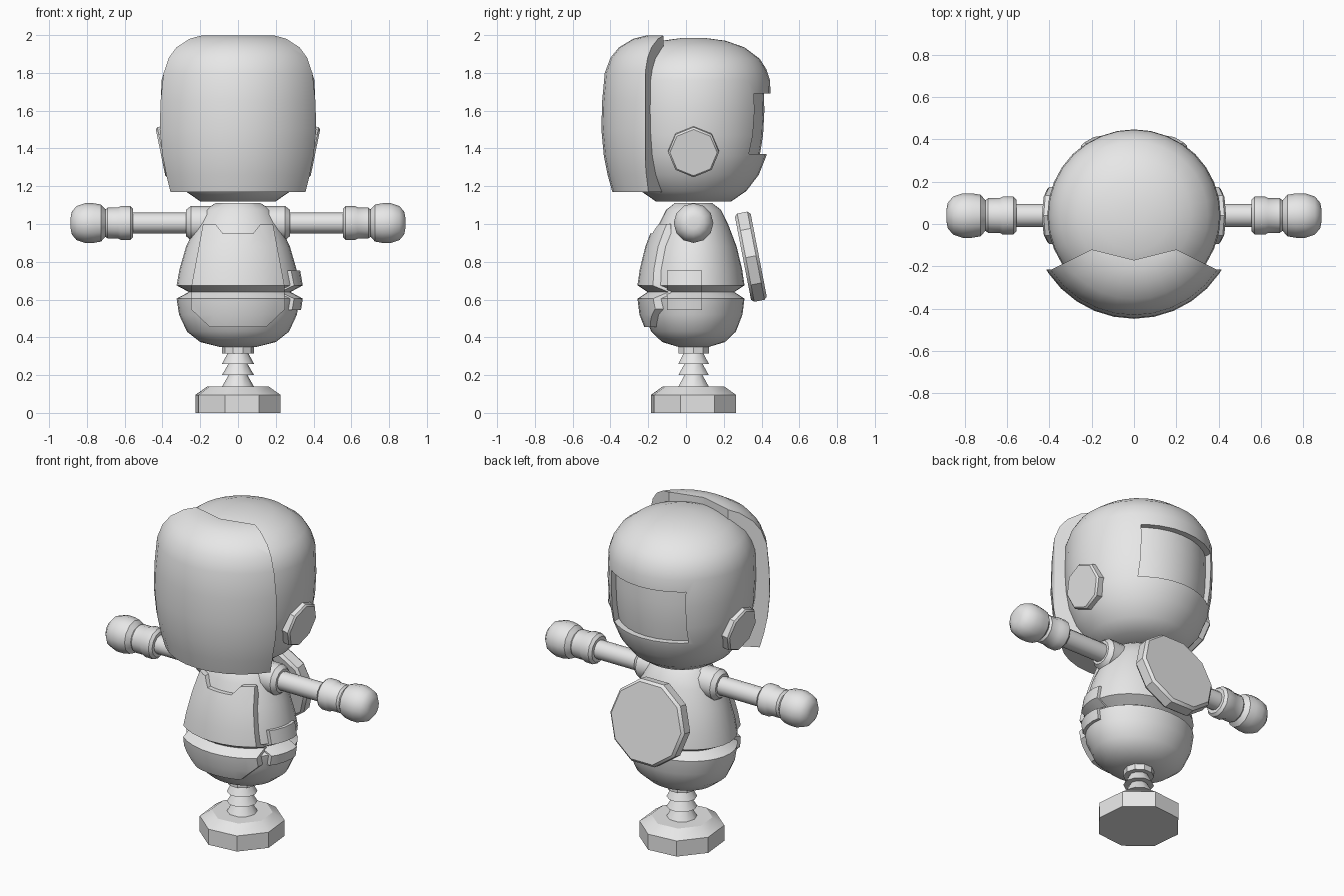
import bpy
import bmesh
from math import cos, sin, pi, radians
from mathutils import Matrix, Vector

if "Cube" in bpy.data.objects:
    bpy.data.objects.remove(bpy.data.objects["Cube"], do_unlink=True)

grey = bpy.data.materials.new("plain grey")
grey.use_nodes = True
grey.diffuse_color = (0.8, 0.8, 0.8, 1)
grey.node_tree.nodes["Principled BSDF"].inputs["Base Color"].default_value = (0.8, 0.8, 0.8, 1)

MID_Y = 0.04  # the body axis sits slightly behind the centre


def finish(name, bm):
    bmesh.ops.recalc_face_normals(bm, faces=bm.faces)
    mesh = bpy.data.meshes.new(name)
    bm.to_mesh(mesh)
    bm.free()
    mesh.materials.append(grey)
    obj = bpy.data.objects.new(name, mesh)
    bpy.context.collection.objects.link(obj)
    return obj


def lathe(name, profile, sides, loc=(0, MID_Y, 0), axis=(0, 0, 1), twist=0, flat=1):
    """Revolve (radius, height) pairs around an axis and cap both ends."""
    bm = bmesh.new()
    rings = []
    for r, h in profile:
        angles = [twist + 2 * pi * i / sides for i in range(sides)]
        rings.append([bm.verts.new((r * cos(a), r * sin(a) * flat, h)) for a in angles])
    for low, high in zip(rings, rings[1:]):
        for i in range(sides):
            j = (i + 1) % sides
            bm.faces.new((low[i], low[j], high[j], high[i]))
    bm.faces.new(rings[0])
    bm.faces.new(rings[-1])
    turn = Matrix.Identity(4)
    if axis != (0, 0, 1):
        turn = Vector(axis).to_track_quat('Z', 'Y').to_matrix().to_4x4()
    bm.transform(Matrix.Translation(loc) @ turn)
    return finish(name, bm)


def prism(name, outline, start, end, axis):
    """Extrude a flat outline along the world axis numbered 0, 1 or 2."""
    bm = bmesh.new()
    ends = []
    for depth in (start, end):
        ring = []
        for p in outline:
            co = list(p)
            co.insert(axis, depth)
            ring.append(bm.verts.new(co))
        ends.append(ring)
    n = len(outline)
    for i in range(n):
        j = (i + 1) % n
        bm.faces.new((ends[0][i], ends[0][j], ends[1][j], ends[1][i]))
    for ring in ends:
        bm.faces.new(ring)
    return finish(name, bm)


def cut(obj, tool, operation):
    mod = obj.modifiers.new("cut", 'BOOLEAN')
    mod.operation = operation
    mod.solver = 'EXACT'
    mod.object = tool
    bpy.context.view_layer.objects.active = obj
    bpy.ops.object.modifier_apply(modifier=mod.name)
    bpy.data.objects.remove(tool, do_unlink=True)


def grow(profile, amount):
    return [(r + amount, h) for r, h in profile]


def mirrored(half):
    return half + [(-x, y) for x, y in reversed(half) if x > 0]


# Head with a sunken panel at the back
head_profile = [(0.2, 1.12), (0.28, 1.175), (0.345, 1.26), (0.385, 1.36), (0.403, 1.47),
                (0.41, 1.6), (0.405, 1.76), (0.385, 1.82), (0.35, 1.875), (0.27, 1.935),
                (0.17, 1.97), (0.06, 1.985)]
head = lathe("head", head_profile, 32)
panel = prism("panel_cutter", [(-0.25, 1.37), (0.25, 1.37), (0.25, 1.69), (-0.25, 1.69)], 0.15, 0.6, 1)
cut(panel, lathe("panel_floor", grow(head_profile, -0.035), 32), 'DIFFERENCE')
cut(head, panel, 'DIFFERENCE')

# Face mask, a larger shell trimmed to a wavy rear edge
mask_profile = [(0.43, 1.17), (0.455, 1.26), (0.475, 1.36), (0.488, 1.5), (0.484, 1.65),
                (0.47, 1.8), (0.44, 1.88), (0.395, 1.935), (0.32, 1.98), (0.25, 1.998), (0.05, 2.0)]
mask = lathe("face_mask", mask_profile, 32)
wave = mirrored([(0, -0.17), (0.2, -0.12), (0.39, -0.215), (0.6, -0.215), (0.6, -0.6)])
cut(mask, prism("mask_cutter", wave, 1.0, 2.2, 2), 'INTERSECT')

# Torso with a waist groove
body_profile = [(0.1, 0.35), (0.2, 0.375), (0.27, 0.43), (0.312, 0.52), (0.325, 0.605),
                (0.26, 0.64), (0.325, 0.675), (0.31, 0.76), (0.275, 0.88), (0.22, 1.0),
                (0.175, 1.075), (0.12, 1.11)]
FLAT = 0.83
lathe("torso", body_profile, 32, flat=FLAT)

# Chest plate following the torso
chest = lathe("chest_plate", grow(body_profile, 0.033), 32, flat=FLAT)
outline = mirrored([(0, 0.95), (0.08, 0.95), (0.12, 1.0), (0.185, 1.0), (0.245, 0.68),
                    (0.25, 0.55), (0.15, 0.455)])
cut(chest, prism("chest_cutter", outline, -0.6, -0.08, 1), 'INTERSECT')

# Hip latch on the left side
latch = lathe("hip_latch", grow(body_profile, 0.018), 32, flat=FLAT)
cut(latch, prism("latch_cutter", [(-0.1, 0.545), (0.085, 0.545), (0.085, 0.755), (-0.1, 0.755)],
                 0.2, 0.5, 0), 'INTERSECT')

# Round back pack, tilted
lathe("back_pack", [(0.235, -0.085), (0.25, -0.07), (0.25, -0.015), (0.235, 0)], 10,
      loc=(0, 0.385, 0.835), axis=(0, 0.98, 0.19))

# Stand: ribbed neck and octagonal foot
ribs = [(0.09, 0.13), (0.05, 0.2), (0.085, 0.2), (0.05, 0.26), (0.085, 0.26),
        (0.055, 0.315), (0.085, 0.315), (0.085, 0.36)]
lathe("ribbed_neck", ribs, 10)
lathe("foot", [(0.236, 0), (0.236, 0.095), (0.17, 0.14)], 8, twist=radians(28))

# Ears and arms on both sides
for s, side in ((1, "left"), (-1, "right")):
    lathe(side + "_ear", [(0.135, -0.06), (0.135, -0.01), (0.125, 0)], 8,
          loc=(s * 0.41, MID_Y, 1.378), axis=(s * 0.98, 0, -0.2))
    parts = {
        "shoulder": [(0.09, 0.1), (0.09, 0.25), (0.07, 0.275)],
        "arm": [(0.055, 0.2), (0.055, 0.6)],
        "cuff": [(0.075, 0.555), (0.09, 0.57), (0.09, 0.62), (0.082, 0.635), (0.082, 0.69), (0.065, 0.71)],
        "hand": [(0.07, 0.7), (0.098, 0.725), (0.105, 0.765), (0.105, 0.81), (0.09, 0.855),
                 (0.06, 0.88), (0.03, 0.886)],
    }
    for part, profile in parts.items():
        lathe(side + "_" + part, profile, 12, loc=(0, MID_Y, 1.005), axis=(s, 0, 0))

# Smooth the curved parts, keeping sharp edges
bpy.ops.object.select_all(action='DESELECT')
for obj in bpy.context.scene.objects:
    if obj.type == 'MESH':
        obj.select_set(True)
        bpy.context.view_layer.objects.active = obj
bpy.ops.object.shade_smooth_by_angle(angle=radians(35))
